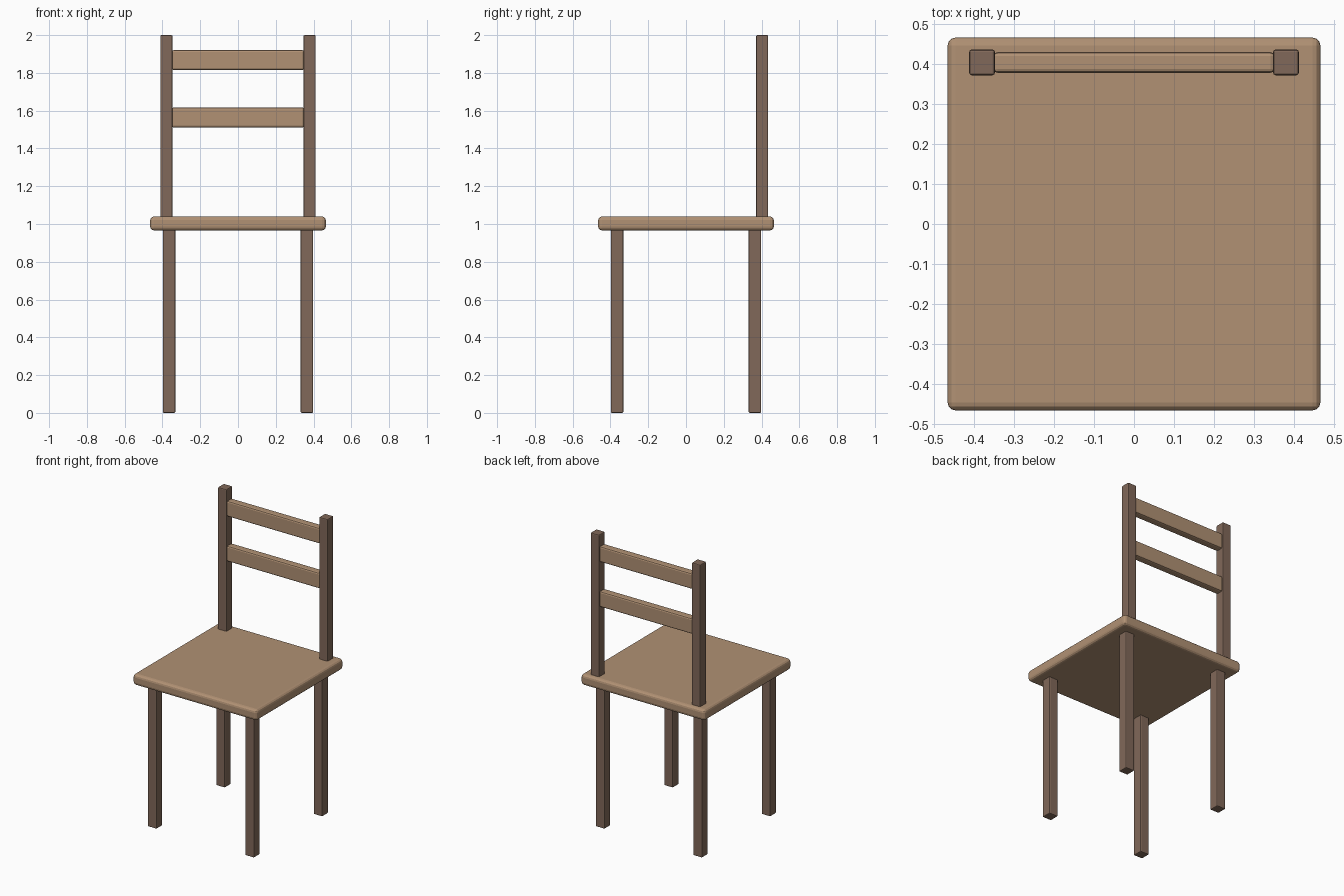
import bpy

if "Cube" in bpy.data.objects:
    bpy.data.objects.remove(bpy.data.objects["Cube"])


def material(name, color):
    mat = bpy.data.materials.new(name)
    mat.diffuse_color = (*color, 1.0)
    mat.use_nodes = True
    mat.node_tree.nodes["Principled BSDF"].inputs["Base Color"].default_value = mat.diffuse_color
    return mat


LIGHT = material("light_wood", (0.44, 0.285, 0.175))
DARK = material("dark_wood", (0.22, 0.14, 0.10))


def box(name, low, high, mat, bevel, segments):
    """Bevelled board spanning two opposite corners."""
    bpy.ops.mesh.primitive_cube_add(
        size=1, location=[(a + b) / 2 for a, b in zip(low, high)])
    ob = bpy.context.object
    ob.name = name
    ob.scale = [b - a for a, b in zip(low, high)]
    bpy.ops.object.transform_apply(location=False, rotation=False, scale=True)
    mod = ob.modifiers.new("rounded_edges", 'BEVEL')
    mod.width = bevel
    mod.segments = segments
    ob.data.materials.append(mat)
    return ob


# Seat board
box("seat", (-0.465, -0.465, 0.966), (0.465, 0.465, 1.04), LIGHT, 0.02, 3)

for side, sx in (("left", -1), ("right", 1)):
    # Legs
    for end, sy in (("front", -1), ("back", 1)):
        x, y, h = 0.365 * sx, 0.365 * sy, 0.033
        box(f"{end}_leg_{side}", (x - h, y - h, 0), (x + h, y + h, 0.975),
            DARK, 0.006, 2)
    # Backrest posts
    x, y, h = 0.379 * sx, 0.403, 0.032
    box(f"back_post_{side}", (x - h, y - h, 1.03), (x + h, y + h, 2.0),
        DARK, 0.006, 2)

# Backrest slats between the posts
for name, z in (("lower_slat", 1.564), ("upper_slat", 1.868)):
    box(name, (-0.35, 0.377, z - 0.053), (0.35, 0.429, z + 0.053),
        LIGHT, 0.01, 2)
